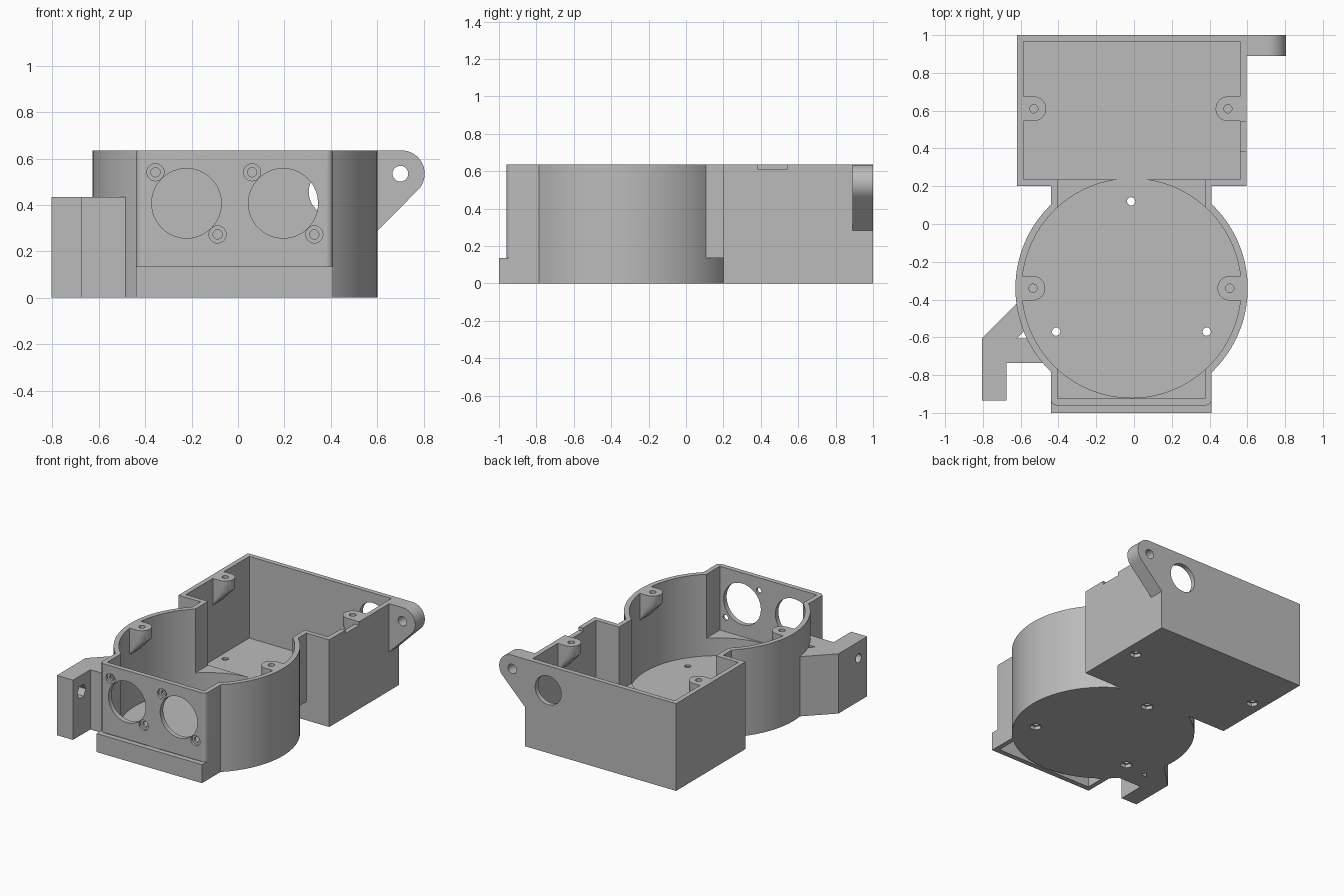
import bpy
import bmesh
from math import sin, cos, pi, radians

if "Cube" in bpy.data.objects:
    bpy.data.objects.remove(bpy.data.objects["Cube"])

grey = bpy.data.materials.new("plain_grey")
grey.use_nodes = True
colour = (0.5, 0.5, 0.5, 1)
grey.diffuse_color = colour
grey.node_tree.nodes["Principled BSDF"].inputs["Base Color"].default_value = colour

TOP, FLOOR, SHELF, STEP = 0.635, 0.04, 0.17, 0.135
CX, CY = -0.013, -0.34
OVER = 0.1


def to_object(name, bm):
    bmesh.ops.recalc_face_normals(bm, faces=bm.faces[:])
    mesh = bpy.data.meshes.new(name)
    bm.to_mesh(mesh)
    bm.free()
    mesh.materials.append(grey)
    ob = bpy.data.objects.new(name, mesh)
    bpy.context.collection.objects.link(ob)
    return ob


def prism(name, pts, lo, hi, axis="z"):
    """Extrude a 2D outline along an axis from lo to hi."""
    place = {"z": lambda a, b, h: (a, b, h),
             "y": lambda a, b, h: (a, h, b),
             "x": lambda a, b, h: (h, a, b)}[axis]
    bm = bmesh.new()
    low = [bm.verts.new(place(a, b, lo)) for a, b in pts]
    high = [bm.verts.new(place(a, b, hi)) for a, b in pts]
    bm.faces.new(low)
    bm.faces.new(high)
    for i in range(len(pts)):
        j = (i + 1) % len(pts)
        bm.faces.new((low[i], low[j], high[j], high[i]))
    return to_object(name, bm)


def arc(cx, cy, r, start=0, end=360, n=32):
    steps = n if end - start == 360 else n + 1
    return [(cx + r * cos(radians(start + (end - start) * i / n)),
             cy + r * sin(radians(start + (end - start) * i / n))) for i in range(steps)]


def rect(x0, x1, y0, y1):
    return [(x0, y0), (x1, y0), (x1, y1), (x0, y1)]


def combine(target, tool, op):
    """Apply a boolean and discard the tool."""
    mod = target.modifiers.new("bool", "BOOLEAN")
    mod.object, mod.operation, mod.solver = tool, op, "EXACT"
    bpy.context.view_layer.objects.active = target
    bpy.ops.object.modifier_apply(modifier=mod.name)
    bpy.data.objects.remove(tool)


def add(target, *args):
    combine(target, prism("tool", *args), "UNION")


def cut(target, *args):
    combine(target, prism("tool", *args), "DIFFERENCE")


# Front chamber with rounded front corners, lower lip and hollow underside
r = 0.03
front = (arc(-0.44 + r, -0.96 + r, r, 180, 270, 6)
         + arc(0.41 - r, -0.96 + r, r, 270, 360, 6) + [(0.41, CY), (-0.44, CY)])
housing = prism("housing", front, 0, TOP)
add(housing, rect(-0.44, 0.41, -1.0, -0.85), 0, STEP)
cut(housing, rect(-0.405, 0.375, -0.962, -0.5), -OVER, STEP)

# Round drum, rear box and the raised neck between them
add(housing, arc(CX, CY, 0.615, n=128), 0, TOP)
add(housing, rect(-0.62, 0.595, 0.2, 1.0), 0, TOP)
add(housing, rect(-0.44, 0.41, -0.3, 0.22), STEP, TOP)

# Hooked side bracket
bracket = [(-0.805, -0.935), (-0.675, -0.935), (-0.675, -0.735), (-0.45, -0.735),
           (-0.45, -0.605), (-0.62, -0.605), (-0.56, -0.545), (-0.5, -0.415),
           (-0.615, -0.415), (-0.805, -0.605)]
add(housing, bracket, 0, 0.435)

# Rear mounting ear
ear = arc(0.705, 0.535, 0.1, -45, 90, 20) + [(0.57, TOP), (0.57, 0.258)]
add(housing, ear, 0.89, 1.0, "y")

# Cavities
cut(housing, rect(-0.585, 0.56, 0.235, 0.965), FLOOR, 1)
cut(housing, arc(CX, CY, 0.58, n=128), FLOOR, 1)
cut(housing, rect(-0.405, 0.375, -0.925, 0.3), SHELF, 1)

# Lid screw bosses with sloped undersides
for x, y, side in ((-0.53, 0.61, -1), (0.497, 0.61, 1), (-0.535, CY, -1), (0.507, CY, 1)):
    wall = x + side * 0.07
    outline = [(x - side * 0.065 * cos(a), y + 0.065 * sin(a))
               for a in [pi * (i / 16 - 0.5) for i in range(17)]]
    outline += [(wall, y + 0.065), (wall, y - 0.065)]
    bm = bmesh.new()
    for px, py in outline:
        bm.verts.new((px, py, TOP))
        bm.verts.new((px, py, 0.56))
    for s in (-1, 1):
        bm.verts.new((wall, y + s * 0.065, 0.425))
    bmesh.ops.convex_hull(bm, input=bm.verts[:])
    combine(housing, to_object("boss", bm), "UNION")
    cut(housing, arc(x, y, 0.022, n=20), 0.53, 1)

# Floor holes with hexagonal nut pockets below
for x, y in ((-0.015, 0.12), (-0.412, -0.57), (0.385, -0.57), (-0.53, 0.61), (0.497, 0.61)):
    cut(housing, arc(x, y, 0.022, n=20), -OVER, 0.1)
    cut(housing, arc(x, y, 0.042, n=6), -OVER, 0.025)

# Twin front openings, each with two counterbored screw holes
for x in (-0.222, 0.195):
    cut(housing, arc(x, 0.407, 0.15, n=64), -1.1, -0.85, "y")
    for s in (-1, 1):
        sx, sz = x + s * 0.134, 0.407 - s * 0.134
        cut(housing, arc(sx, sz, 0.02, n=20), -1.1, -0.85, "y")
        cut(housing, arc(sx, sz, 0.037, n=24), -1.1, -0.942, "y")

# Rear cable opening, ear hole and bracket hole with nut pocket
cut(housing, arc(0.41, 0.457, 0.105, n=48), 0.94, 1.1, "y")
cut(housing, arc(0.70, 0.535, 0.034, n=32), 0.8, 1.1, "y")
cut(housing, arc(-0.836, 0.315, 0.032, n=24), -0.9, -0.6, "x")
cut(housing, arc(-0.836, 0.315, 0.05, n=6), -0.73, -0.6, "x")

# Notch in the left rim of the rear box
cut(housing, rect(0.55, 0.65, 0.385, 0.543), 0.61, 1)

bpy.ops.object.select_all(action="DESELECT")
housing.select_set(True)
bpy.context.view_layer.objects.active = housing
bpy.ops.object.shade_smooth_by_angle(angle=radians(30))
